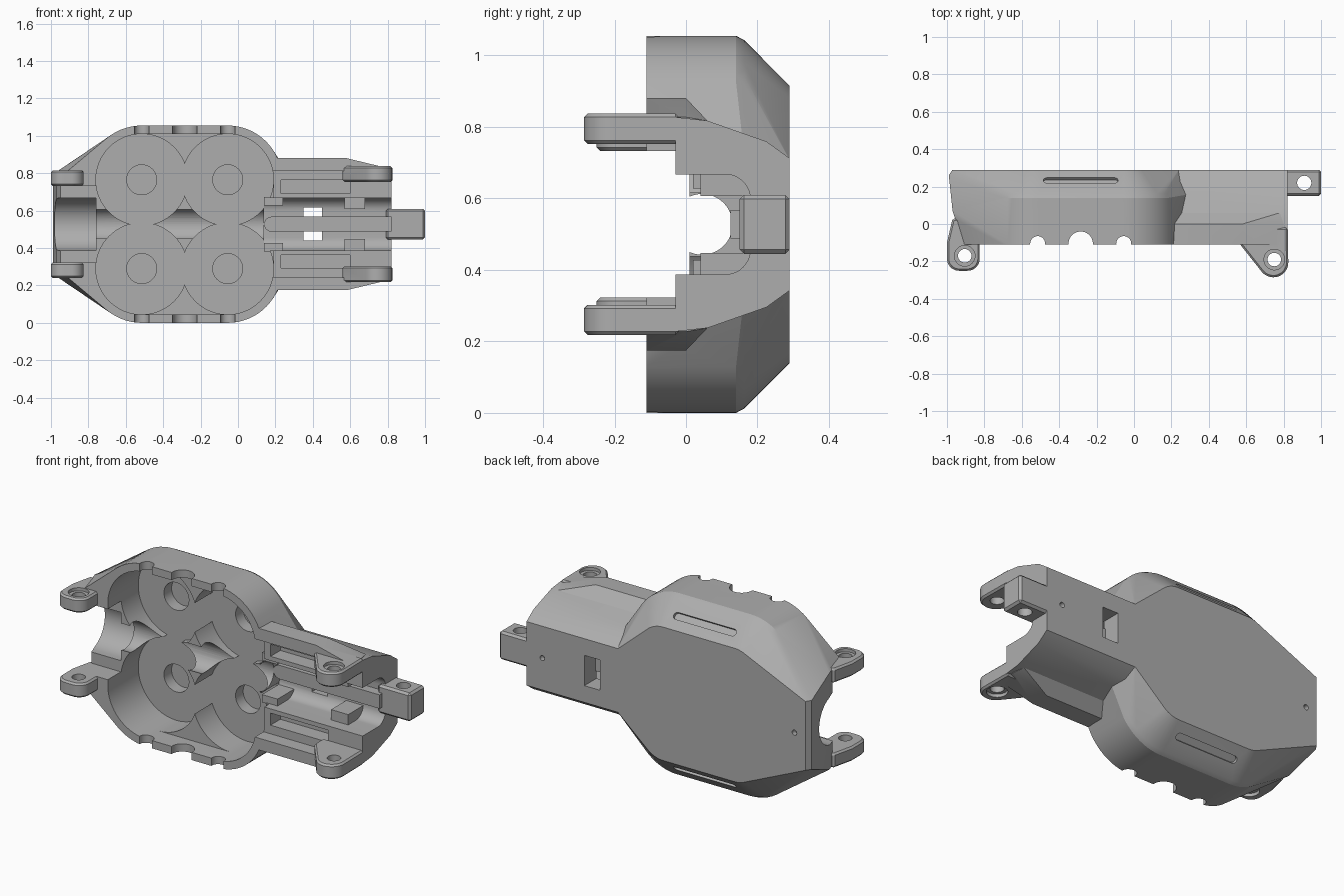
import bpy, bmesh
from math import cos, sin, pi
from mathutils import Vector, Matrix

old = bpy.data.objects.get("Cube")
if old:
    bpy.data.objects.remove(old, do_unlink=True)

MID = 0.5275  # height of the symmetry plane
grey = bpy.data.materials.new("matte_grey")
grey.use_nodes = True
grey.diffuse_color = (0.42, 0.42, 0.42, 1)
grey.node_tree.nodes["Principled BSDF"].inputs["Base Color"].default_value = (0.42, 0.42, 0.42, 1)


def ring(a, b, r, n=48):
    return [(a + r * cos(2 * pi * i / n), b + r * sin(2 * pi * i / n)) for i in range(n)]


def rect(a0, a1, b0, b1):
    return [(a0, b0), (a1, b0), (a1, b1), (a0, b1)]


def mirror(pts):
    return pts + [(a, -b) for a, b in pts]


# place a flat profile: "y" profiles are (x, z), "z" are (x, y), "x" are (y, z)
def place(pts, axis, t):
    if axis == "y":
        return [Vector((a, t, b)) for a, b in pts]
    if axis == "z":
        return [Vector((a, b, t)) for a, b in pts]
    return [Vector((t, a, b)) for a, b in pts]


def hull(name, points):
    bm = bmesh.new()
    for p in points:
        bm.verts.new(p)
    bmesh.ops.remove_doubles(bm, verts=bm.verts, dist=0.0005)
    res = bmesh.ops.convex_hull(bm, input=bm.verts)
    loose = [v for v in bm.verts if not v.link_faces]
    bmesh.ops.delete(bm, geom=loose, context="VERTS")
    bmesh.ops.dissolve_limit(bm, angle_limit=0.01, verts=bm.verts, edges=bm.edges)
    bmesh.ops.recalc_face_normals(bm, faces=bm.faces)
    me = bpy.data.meshes.new(name)
    bm.to_mesh(me)
    bm.free()
    ob = bpy.data.objects.new(name, me)
    bpy.context.collection.objects.link(ob)
    me.materials.append(grey)
    return ob


def prism(name, pts, axis, lo, hi):
    return hull(name, place(pts, axis, lo) + place(pts, axis, hi))


def apply(ob, mod):
    bpy.context.view_layer.objects.active = ob
    bpy.ops.object.modifier_apply(modifier=mod.name)


def boolean(ob, other, op):
    mod = ob.modifiers.new("bool", "BOOLEAN")
    mod.solver = "EXACT"
    mod.operation = op
    mod.object = other
    apply(ob, mod)
    bpy.data.objects.remove(other, do_unlink=True)


def bevel(ob, width, segments=1):
    mod = ob.modifiers.new("bevel", "BEVEL")
    mod.width = width
    mod.segments = segments
    apply(ob, mod)


def add(other):
    boolean(housing, other, "UNION")


def cut(pts, axis, lo, hi):
    boolean(housing, prism("cutter", pts, axis, lo, hi), "DIFFERENCE")


CELLS = [(x, z) for x in (-0.515, -0.055) for z in (-0.2375, 0.2375)]


def cells(r):
    return [p for x, z in CELLS for p in ring(x, z, r, 64)]


# main shell: four rounded corners, chamfered back, narrowing left end
points = place(cells(0.29), "y", -0.11) + place(cells(0.29), "y", 0.14)
points += place(cells(0.278), "y", 0.163) + place(cells(0.15), "y", 0.29)
for y, x, z in [(0.29, 0.24, 0.18), (0.16, 0.3, 0.22), (0.29, -0.97, 0.2),
                (0.26, -0.99, 0.2), (0.07, -0.97, 0.28), (-0.11, -0.91, 0.285)]:
    points += place(mirror([(x, z)]), "y", y)
housing = hull("housing", points)

# handle arm and its front flange
add(prism("arm", mirror([(0.29, 0.185), (0.225, 0.232), (0.06, 0.29), (-0.03, 0.3)]), "x", 0, 0.822))
flange = mirror([(0, 0.353), (0.58, 0.353), (0.8, 0.3)])
add(hull("flange", place(flange, "y", -0.11) + place(flange, "y", 0)
         + place(mirror([(0, 0.29), (0.78, 0.29)]), "y", 0.06)))

# cell pocket, wells and locating recesses
cut(cells(0.245), "y", -0.3, 0.01)
for x, z in CELLS:
    cut(ring(x, z, 0.245, 64), "y", -0.3, 0.17)
    cut(ring(x, z, 0.08), "y", 0.1, 0.24)

# arm tray, cable channels and side slots
cut(rect(0.05, 0.9, -0.285, 0.285), "y", -0.3, -0.03)
cut(rect(-1.1, -0.76, -0.205, 0.205), "y", -0.3, 0.01)
cut(ring(0.045, 0, 0.085), "x", -1.1, 0.25)
cut(ring(0.04, 0, 0.14) + rect(-0.3, 0.04, -0.14, 0.14), "x", -1.1, -0.76)
cut(ring(0.11, 0.07, 0.07) + ring(0.11, -0.07, 0.07) + rect(-0.3, 0.04, -0.14, 0.14), "x", 0.14, 0.9)
for s in (-1, 1):
    cut(rect(0.23, 0.6, s * 0.165, s * 0.235), "y", -0.1, 0.06)
cut(rect(0.35, 0.45, -0.088, 0.088), "y", 0.1, 0.4)
for x in (-0.9, 0.72):
    cut(ring(x, 0, 0.015, 24), "y", 0.26, 0.4)

# rim notches
for x, r in [(-0.515, 0.04), (-0.285, 0.065), (-0.055, 0.04)]:
    cut(ring(x, -0.105, r), "z", -0.7, 0.7)

# long grooves on the chamfers
for s in (-1, 1):
    groove = prism("cutter", ring(-0.465, 0, 0.02, 24) + ring(-0.105, 0, 0.02, 24), "z", -0.014, 0.1)
    groove.data.transform(Matrix.Translation((0, 0.232, s * 0.443)) @ Matrix.Rotation(-s * pi / 4 if s > 0 else -3 * pi / 4, 4, "X"))
    boolean(housing, groove, "DIFFERENCE")

# screw lugs with counterbored holes
right_lug = ring(0.745, -0.205, 0.08) + [(0.822, -0.2), (0.822, -0.02), (0.56, -0.1), (0.56, -0.02)]
left_lug = ring(-0.935, -0.185, 0.065) + ring(-0.89, -0.185, 0.065) + rect(-1, -0.825, -0.17, -0.1) + [(-0.97, 0.03), (-0.84, 0.03)]
for outline, x, y, z0, z1 in [(right_lug, 0.75, -0.19, 0.225, 0.31), (left_lug, -0.905, -0.17, 0.205, 0.288)]:
    for s in (-1, 1):
        lug = prism("lug", outline, "z", s * z0, s * z1)
        bevel(lug, 0.01)
        add(lug)
        cut(ring(x, y, 0.036), "z", s * (z0 - 0.05), s * (z1 + 0.05))
        cut(ring(x, y, 0.055), "z", s * (z1 - 0.018), s * (z1 + 0.05))

# end tab
tab = prism("tab", rect(0.79, 1, 0.15, 0.29), "z", -0.0825, 0.0825)
bevel(tab, 0.012)
add(tab)
cut(ring(0.91, 0.22, 0.038), "z", -0.2, 0.2)

# channel fittings
parts = [housing]
parts.append(prism("cable_rib", ring(0.18, 0, 0.04) + [(0.822, 0.04), (0.822, -0.04)], "y", 0.125, 0.19))
for s, side in ((-1, "lower"), (1, "upper")):
    parts.append(prism(side + "_stop_block", rect(0.57, 0.68, s * 0.08, s * 0.145), "y", 0.04, 0.19))
    parts.append(prism(side + "_contact_block", rect(0.14, 0.24, s * 0.1, s * 0.145), "y", 0.02, 0.19))

# raise to the ground and shade
bpy.ops.object.select_all(action="DESELECT")
for ob in parts:
    ob.data.transform(Matrix.Translation((0, 0, MID)))
    ob.data.materials.clear()
    ob.data.materials.append(grey)
    ob.select_set(True)
bpy.context.view_layer.objects.active = housing
bpy.ops.object.shade_smooth_by_angle(angle=0.4)
